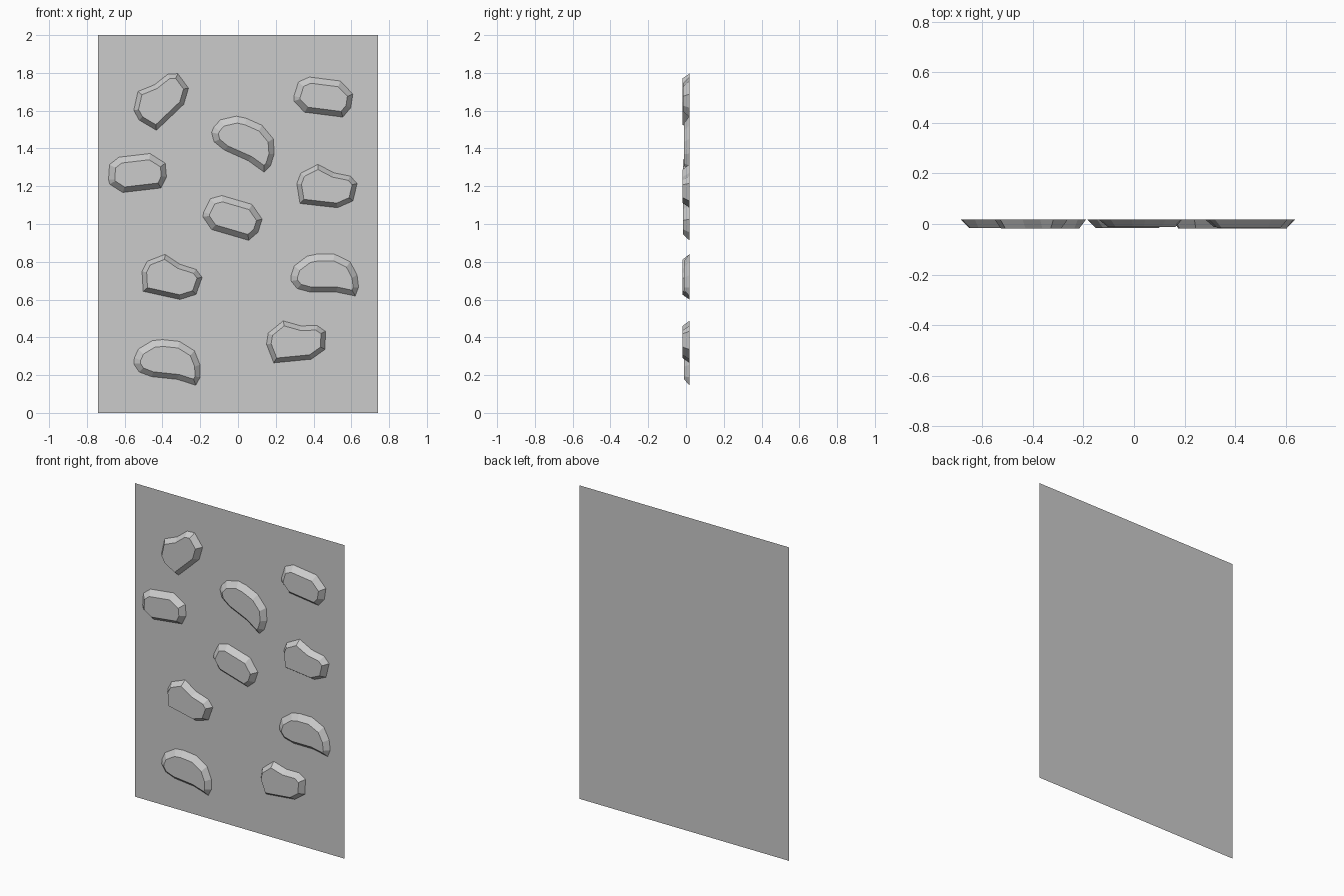
import bpy, bmesh
from math import radians
from mathutils import Vector, Matrix

if "Cube" in bpy.data.objects:
    bpy.data.objects.remove(bpy.data.objects["Cube"])

BACK = 0.018

# Three stone outlines in hundredths of a unit (x, z), clockwise from the left:
# outline, bevel width, shift of the front face, front y
SHAPES = {
    "notched": ([(-15.9, 3.2), (-13.2, 8.5), (-3.7, 12.2), (4.2, 6.9), (12.7, 4.2),
                 (15.9, 0), (12.7, -9), (4.2, -11.7), (-15.3, -7.4)],
                2.4, (0.0, 0.0), -0.018),
    "hooked": ([(-18, 0), (-16.4, 4.8), (-9.5, 10), (-4.2, 11.1), (4.8, 11.1), (13.2, 7),
                (16.9, 0), (17.7, -6.5), (15.9, -11.1), (5.8, -9), (-8, -9),
                (-14.8, -7.2), (-18, -3.2)],
               3.1, (0.3, -0.5), -0.011),
    "oval": ([(-15.6, 0.5), (-13.2, 8), (-7.4, 10.6), (9, 8.5), (15.6, 1.6), (14.5, -5.6),
              (10.3, -10.6), (-10, -8), (-15.6, -2.1)],
             3.0, (0.3, -0.2), -0.016),
}

# shape, centre x, centre z, turn in degrees
STONES = [
    ("notched", -0.349, 0.72, 0), ("notched", 0.471, 1.201, 6),
    ("notched", 0.307, 0.376, 18), ("notched", -0.407, 1.646, 56),
    ("hooked", 0.46, 0.73, 0), ("hooked", -0.376, 0.267, -6),
    ("hooked", 0.026, 1.423, -24),
    ("oval", 0.452, 1.672, 0), ("oval", -0.532, 1.27, 14), ("oval", -0.029, 1.032, -9),
]


def add_object(name, bm):
    bm.normal_update()
    mesh = bpy.data.meshes.new(name)
    bm.to_mesh(mesh)
    bm.free()
    obj = bpy.data.objects.new(name, mesh)
    bpy.context.collection.objects.link(obj)
    return obj


def inset(points, width):
    """Move every corner inward along its mitre."""
    result = []
    for i, p in enumerate(points):
        a = (p - points[i - 1]).normalized()
        b = (points[(i + 1) % len(points)] - p).normalized()
        na, nb = Vector((a.y, -a.x)), Vector((b.y, -b.x))
        result.append(p + (na + nb) * width / (1 + na.dot(nb)))
    return result


def stone(name, shape, cx, cz, turn):
    outline, width, shift, front = SHAPES[shape]
    rot = Matrix.Rotation(radians(turn), 2)
    base = [rot @ (Vector(p) * 0.01) for p in outline]
    # centre the turned outline on its measured position
    mid = Vector([(min(p[k] for p in base) + max(p[k] for p in base)) / 2 for k in (0, 1)])
    base = [p - mid + Vector((cx, cz)) for p in base]
    top = [p + Vector(shift) * 0.01 for p in inset(base, width * 0.01)]
    bm = bmesh.new()
    lo = [bm.verts.new((p.x, BACK, p.y)) for p in base]
    hi = [bm.verts.new((p.x, front, p.y)) for p in top]
    for i in range(len(lo)):
        j = (i + 1) % len(lo)
        bm.faces.new((lo[i], lo[j], hi[j], hi[i]))
    bm.faces.new(hi[::-1])
    return add_object(name, bm)


# Flat wall panel
bm = bmesh.new()
bm.faces.new([bm.verts.new((x, BACK, z)) for x, z in
              ((-0.74, 0), (0.74, 0), (0.74, 2), (-0.74, 2))])
add_object("wall_panel", bm)

# Raised bevelled stones
for n, spec in enumerate(STONES, 1):
    stone(f"stone_{n:02d}", *spec)
